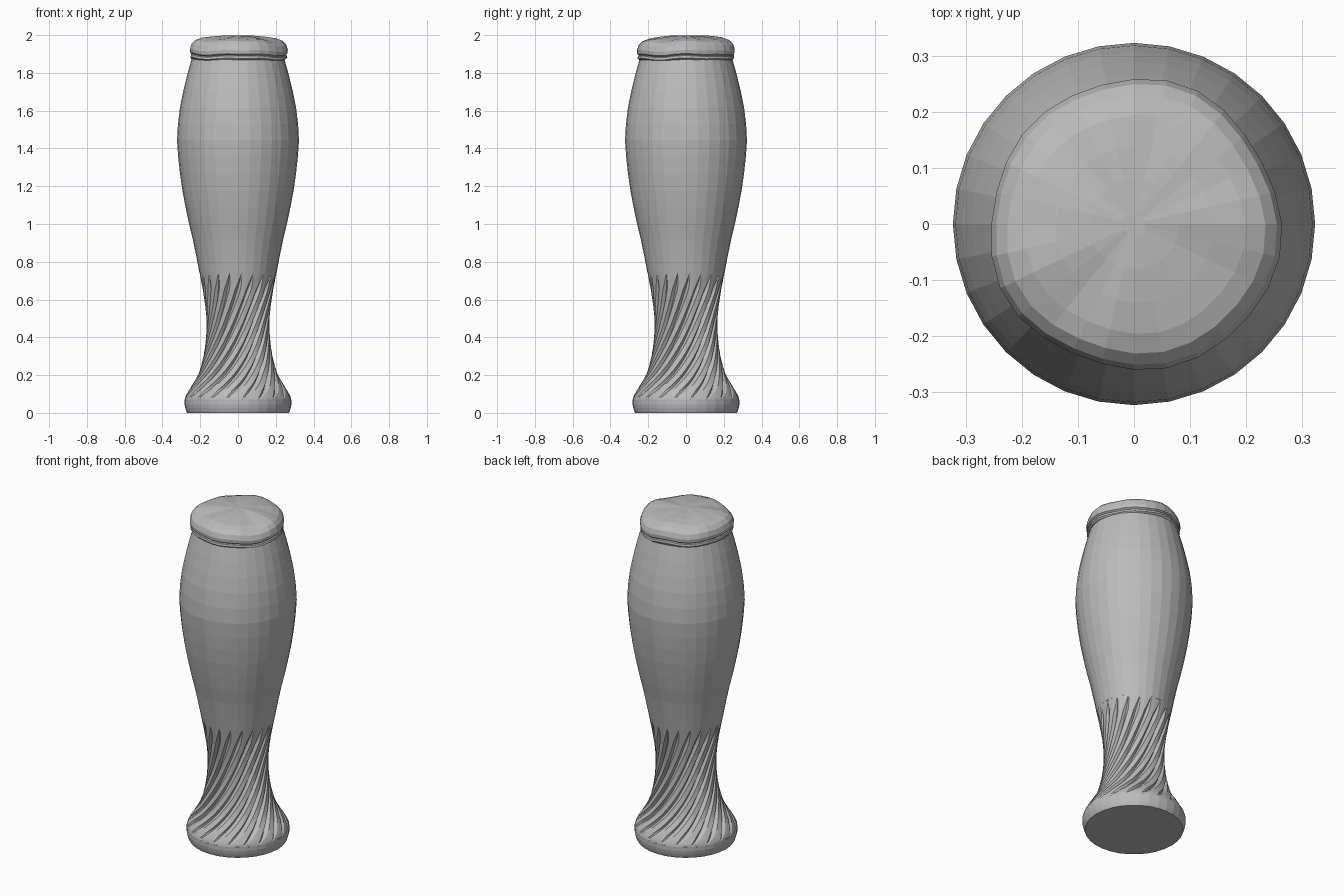
import bpy, bmesh, math

cube = bpy.data.objects.get("Cube")
if cube:
    bpy.data.objects.remove(cube, do_unlink=True)

SIDES = 32
GROOVES = 20
TAU = math.tau

grey = bpy.data.materials.new("plain_grey")
grey.use_nodes = True
grey.diffuse_color = (0.5, 0.5, 0.5, 1)
grey.node_tree.nodes["Principled BSDF"].inputs["Base Color"].default_value = (0.5, 0.5, 0.5, 1)

# Outline of the glass as (height, radius)
PROFILE = [(0, .27), (.02, .278), (.06, .284), (.09, .277), (.14, .248), (.2, .213),
           (.27, .19), (.35, .175), (.45, .167), (.55, .172), (.65, .187), (.74, .204),
           (.9, .235), (1, .259), (1.2, .298), (1.4, .321), (1.47, .322), (1.6, .31),
           (1.75, .279), (1.88, .244)]


def radius_at(z):
    """Smooth (cubic Hermite) radius of the glass at a height."""
    p = PROFILE
    i = max(k for k in range(len(p) - 1) if p[k][0] <= z or k == 0)

    def slope(k):
        a, b = p[max(k - 1, 0)], p[min(k + 1, len(p) - 1)]
        return (b[1] - a[1]) / (b[0] - a[0])
    (z0, r0), (z1, r1) = p[i], p[i + 1]
    h = z1 - z0
    t = (z - z0) / h
    return ((2 * t**3 - 3 * t**2 + 1) * r0 + (t**3 - 2 * t**2 + t) * h * slope(i)
            + (3 * t**2 - 2 * t**3) * r1 + (t**3 - t**2) * h * slope(i + 1))


def facet(angle):
    """Radius factor that follows the flat sides of the glass."""
    step = TAU / SIDES
    return math.cos(step / 2) / math.cos(angle % step - step / 2)


def skin(name, rings, cap_bottom=False, cap_top=False):
    """Join closed rings of points with quads."""
    bm = bmesh.new()
    rows = [[bm.verts.new(p) for p in ring] for ring in rings]
    n = len(rows[0])
    for low, high in zip(rows, rows[1:]):
        for i in range(n):
            j = (i + 1) % n
            bm.faces.new((low[i], low[j], high[j], high[i]))
    if cap_bottom:
        bm.faces.new(rows[0][::-1])
    if cap_top:
        bm.faces.new(rows[-1])
    mesh = bpy.data.meshes.new(name)
    bm.to_mesh(mesh)
    bm.free()
    mesh.materials.append(grey)
    obj = bpy.data.objects.new(name, mesh)
    bpy.context.collection.objects.link(obj)
    return obj


def plain_ring(z):
    r = radius_at(z)
    return [(r * math.cos(TAU * i / SIDES), r * math.sin(TAU * i / SIDES), z)
            for i in range(SIDES)]


# Foot and upper body: plain faceted lathe sections
LOW, HIGH = .07, .74
skin("glass_foot", [plain_ring(z) for z in (0, .01, .025, .045, LOW)], cap_bottom=True)
skin("glass_body", [plain_ring(HIGH + (1.88 - HIGH) * i / 13) for i in range(14)], cap_top=True)

# Waist: spiral grooves that fade out at both ends
SECTION = [(0, 0), (.1, .55), (.2, 1), (.3, .8), (.4, .3), (.48, 0), (.74, 0)]


def waist_ring(t):
    z = LOW + (HIGH - LOW) * t
    twist = 1.9 * (1 - (1 - t) ** 1.45)
    depth = .017 * min(1, t / .1, (1 - t) / .16)
    width = min(1, .25 + t / .1, .1 + (1 - t) / .14)
    ring = []
    for k in range(GROOVES):
        for phase, dip in SECTION:
            if phase < .5:
                phase = .24 + (phase - .24) * width
            a = (k + phase) * TAU / GROOVES + twist
            r = radius_at(z) * facet(a) - depth * dip
            ring.append((r * math.cos(a), r * math.sin(a), z))
    return ring


ROWS = 56
skin("spiral_waist", [waist_ring(i / ROWS) for i in range(ROWS + 1)])

# Foam: lumpy cap with a rolled lip, as (radius, height, lumpiness)
FOAM = [(.236, 1.872, .3), (.248, 1.869, .5), (.256, 1.877, 1), (.254, 1.889, 1),
        (.248, 1.893, 1), (.257, 1.9, 1), (.259, 1.92, 1), (.25, 1.947, 1),
        (.23, 1.967, 1), (.195, 1.98, 1), (.14, 1.989, .8), (.08, 1.996, .4), (.02, 1.999, 0)]


def foam_ring(r, z, lump):
    ring = []
    for i in range(28):
        a = TAU * i / 28
        rr = r * (1 + lump * (.014 * math.sin(3 * a - 2.9) + .014 * math.cos(5 * a + .5)
                              + .014 * math.cos(a + .8)))
        zz = z + lump * (.004 * math.sin(4 * a + 1) + .003 * math.sin(7 * a + 9 * r)
                         - .003 * math.cos(a + .6))
        ring.append((rr * math.cos(a), rr * math.sin(a), zz))
    return ring


skin("foam_cap", [foam_ring(*f) for f in FOAM], cap_bottom=True, cap_top=True)
